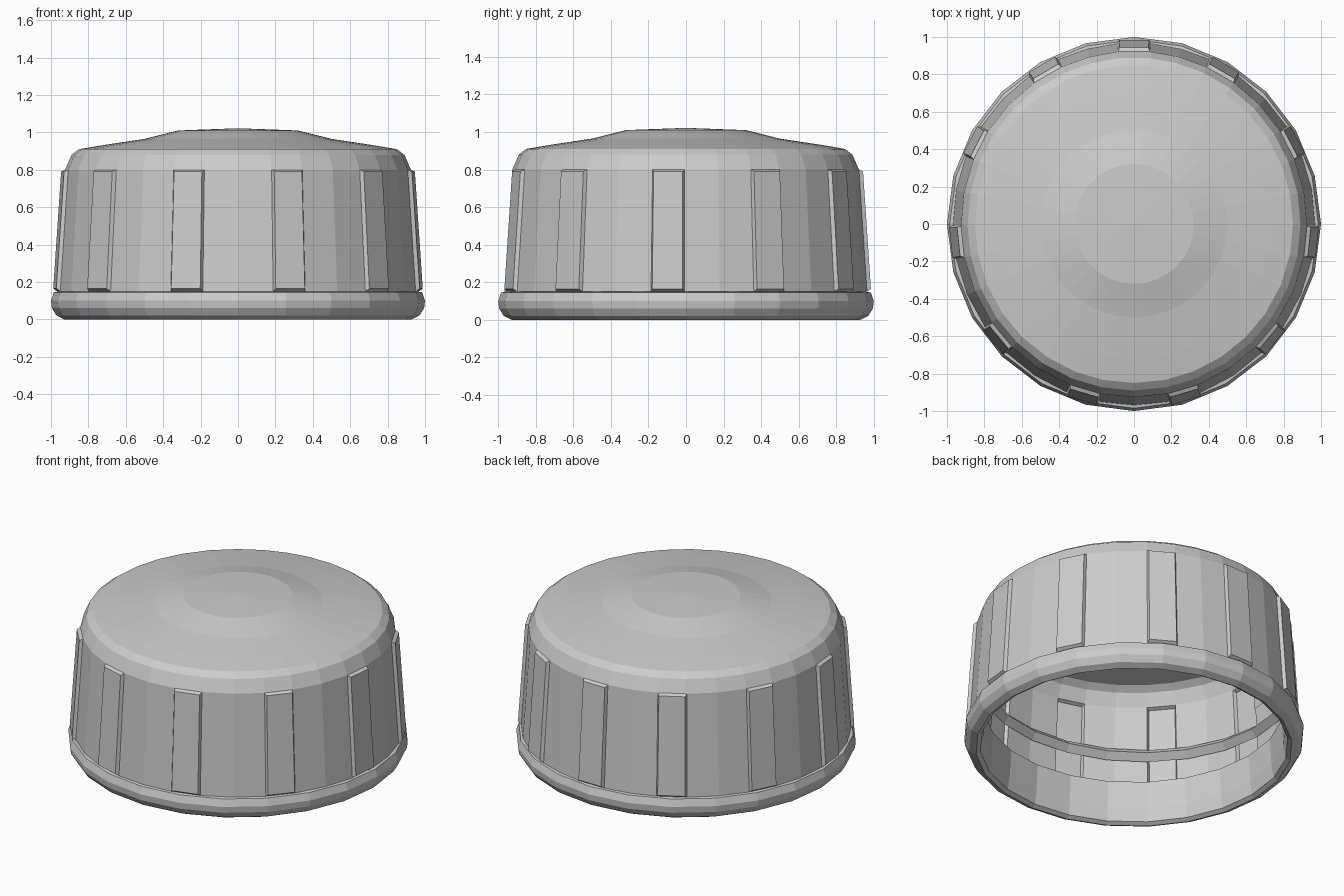
import bpy, bmesh
from math import sin, cos, radians, pi

if "Cube" in bpy.data.objects:
    bpy.data.objects.remove(bpy.data.objects["Cube"])


def make_object(name, bm):
    bmesh.ops.remove_doubles(bm, verts=bm.verts, dist=1e-4)
    bmesh.ops.recalc_face_normals(bm, faces=bm.faces)
    mesh = bpy.data.meshes.new(name)
    bm.to_mesh(mesh)
    bm.free()
    ob = bpy.data.objects.new(name, mesh)
    bpy.context.collection.objects.link(ob)
    return ob


def polar(r, a, z):
    return (r * cos(a), r * sin(a), z)


def quad(bm, *pts):
    bm.faces.new([bm.verts.new(p) for p in pts])


def lathe(bm, profile, angles, skip=()):
    # skip holds (row, column) cells left open
    n = len(angles)
    for i, ((r0, z0), (r1, z1)) in enumerate(zip(profile, profile[1:])):
        for j in range(n):
            if (i, j) in skip:
                continue
            a, b = angles[j], angles[(j + 1) % n]
            quad(bm, polar(r0, a, z0), polar(r0, b, z0),
                 polar(r1, b, z1), polar(r1, a, z1))


# Rib positions: mirrored pairs from the front, plus one at the back
offsets = [16.5, 50, 84.2, 117.2, 150]
ribs = sorted(offsets + [180] + [360 - o for o in offsets])
HALF = 5.3
angles, rib_cols = [], []
for k, c in enumerate(ribs):
    nxt = ribs[(k + 1) % len(ribs)] + (360 if k == len(ribs) - 1 else 0)
    rib_cols.append(len(angles))
    angles += [radians(a - 90) for a in (c - HALF, c + HALF, (c + nxt) / 2)]

# Cap shell: single skin wall and gently domed top
shell = [(0.968, 0.15), (0.925, 0.80), (0.89, 0.88), (0.85, 0.91), (0.72, 0.932),
         (0.50, 0.965), (0.32, 1.01)]
bm = bmesh.new()
lathe(bm, shell, angles, skip={(0, j) for j in rib_cols})
centre = (0, 0, 1.022)
for j, a in enumerate(angles):
    quad(bm, polar(0.32, a, 1.01), polar(0.32, angles[(j + 1) % len(angles)], 1.01), centre)

# Raised grip ribs, open to the inside
for j in rib_cols:
    a, b = angles[j], angles[j + 1]
    ins = radians(0.6)
    inner = [polar(0.968, a, 0.15), polar(0.968, b, 0.15),
             polar(0.925, b, 0.80), polar(0.925, a, 0.80)]
    outer = [polar(0.988, a + ins, 0.165), polar(0.988, b - ins, 0.165),
             polar(0.946, b - ins, 0.79), polar(0.946, a + ins, 0.79)]
    quad(bm, *outer)
    for k in range(4):
        m = (k + 1) % 4
        quad(bm, inner[k], inner[m], outer[m], outer[k])
make_object("cap_shell", bm)

# Rounded bottom band whose lip folds up inside as a flap
band = [(0.955, 0.15), (0.985, 0.145), (1.0, 0.10), (0.995, 0.06), (0.97, 0.02),
        (0.93, 0.0), (0.905, 0.015), (0.89, 0.10), (0.88, 0.27)]
bm = bmesh.new()
lathe(bm, band, [2 * pi * i / 24 for i in range(24)])
make_object("bottom_band", bm)

# Inner screw thread ridge
bm = bmesh.new()
STEPS, TURNS = 36, 1.5


def thread_section(i):
    t = i / STEPS
    a, z = 2 * pi * TURNS * t, 0.36 + 0.28 * t
    wall = 0.968 - 0.066 * (z - 0.15) - 0.012
    depth = 0.04 * min(1, 4 * t, 4 * (1 - t))
    return [polar(wall, a, z - 0.04), polar(wall - depth, a, z), polar(wall, a, z + 0.04)]


for i in range(STEPS):
    s, e = thread_section(i), thread_section(i + 1)
    for k in range(2):
        quad(bm, s[k], e[k], e[k + 1], s[k + 1])
make_object("screw_thread", bm)
